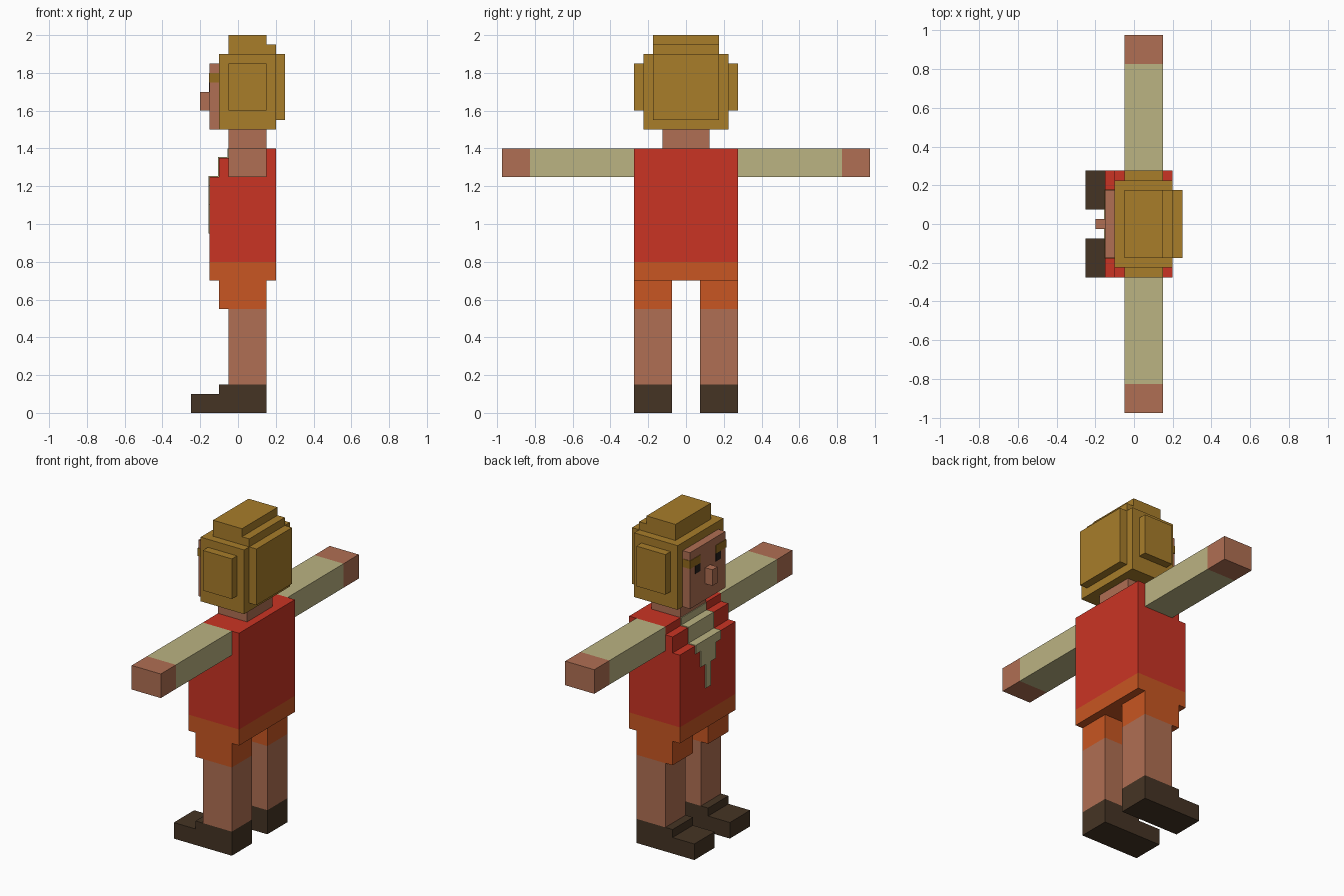
import bpy, bmesh

if "Cube" in bpy.data.objects:
    bpy.data.objects.remove(bpy.data.objects["Cube"])


def material(name, rgb):
    """Flat material from an sRGB 0-255 colour."""
    lin = [((c / 255 + 0.055) / 1.055) ** 2.4 for c in rgb]
    m = bpy.data.materials.new(name)
    m.diffuse_color = (*lin, 1)
    m.use_nodes = True
    m.node_tree.nodes["Principled BSDF"].inputs["Base Color"].default_value = m.diffuse_color
    return m


SKIN = material("skin", (176, 111, 83))
HAIR = material("golden hair", (168, 125, 42))
RED = material("red shirt", (202, 52, 36))
CREAM = material("cream cloth", (187, 179, 130))
ORANGE = material("orange shorts", (200, 86, 34))
BROWN = material("dark brown leather", (69, 52, 36))
BLACK = material("eye black", (38, 30, 26))
BROW = material("brow olive", (150, 108, 30))


def extrude(name, mat, pts, y0, y1):
    """Extrude an (x, z) side profile from y0 to y1."""
    bm = bmesh.new()
    face = bm.faces.new([bm.verts.new((x, y0, z)) for x, z in pts])
    res = bmesh.ops.extrude_face_region(bm, geom=[face])
    verts = [g for g in res["geom"] if isinstance(g, bmesh.types.BMVert)]
    bmesh.ops.translate(bm, verts=verts, vec=(0, y1 - y0, 0))
    bmesh.ops.recalc_face_normals(bm, faces=bm.faces[:])
    me = bpy.data.meshes.new(name)
    bm.to_mesh(me)
    bm.free()
    me.materials.append(mat)
    ob = bpy.data.objects.new(name, me)
    bpy.context.collection.objects.link(ob)
    return ob


def box(name, mat, x, y, z):
    pts = [(x[0], z[0]), (x[1], z[0]), (x[1], z[1]), (x[0], z[1])]
    return extrude(name, mat, pts, *y)


# Torso and shorts (the figure faces -x)
extrude("shirt", RED, [(-.15, .8), (.2, .8), (.2, 1.4), (-.05, 1.4), (-.05, 1.35),
                       (-.1, 1.35), (-.1, 1.25), (-.15, 1.25)], -.275, .275)
box("shorts_waist", ORANGE, (-.15, .2), (-.275, .275), (.7, .8))

# Cream collar following the chest steps, tapering to a point
T = .005
extrude("collar", CREAM, [
    (-.15 - T, 1.2), (-.15 - T, 1.25 + T), (-.1 - T, 1.25 + T), (-.1 - T, 1.35 + T),
    (-.05 - T, 1.35 + T), (-.05 - T, 1.4), (-.05, 1.4), (-.05, 1.35),
    (-.1, 1.35), (-.1, 1.25), (-.15, 1.25), (-.15, 1.2)], -.125, .125)
box("collar_middle", CREAM, (-.15 - T, -.15), (-.075, .075), (1.1, 1.2))
box("collar_tip", CREAM, (-.15 - T, -.15), (-.025, .025), (.95, 1.1))

# Neck, face and nose
box("neck", SKIN, (-.05, .15), (-.125, .125), (1.4, 1.5))
box("face", SKIN, (-.15, -.1), (-.175, .175), (1.5, 1.85))
box("nose", SKIN, (-.2, -.15), (-.025, .025), (1.6, 1.7))

# Hair
box("hair", HAIR, (-.1, .2), (-.225, .225), (1.5, 1.9))
box("hair_back", HAIR, (.2, .25), (-.175, .175), (1.55, 1.9))
extrude("hair_top", HAIR, [(-.05, 1.9), (.2, 1.9), (.2, 1.95), (.15, 1.95),
                           (.15, 2), (-.05, 2)], -.175, .175)

# Paired parts on both sides
for side, s in (("left", 1), ("right", -1)):
    def pair(a, b):
        return sorted((s * a, s * b))
    box(side + "_side_hair", HAIR, (-.05, .15), pair(.225, .275), (1.6, 1.85))
    box(side + "_eye", BLACK, (-.153, -.15), pair(.075, .125), (1.7, 1.75))
    box(side + "_brow", BROW, (-.153, -.1), pair(.075, .178), (1.75, 1.8))
    box(side + "_sleeve", CREAM, (-.05, .15), pair(.275, .825), (1.25, 1.4))
    # thin cap so the sleeve end meets the shirt cleanly
    box(side + "_hand", SKIN, (-.05, .15), pair(.825, .975), (1.25, 1.4))
    box(side + "_shorts_leg", ORANGE, (-.1, .15), pair(.075, .275), (.55, .7))
    box(side + "_leg", SKIN, (-.05, .15), pair(.075, .275), (.15, .55))
    extrude(side + "_shoe", BROWN, [(-.25, 0), (.15, 0), (.15, .15), (-.1, .15),
                                    (-.1, .1), (-.25, .1)], *pair(.075, .275))
